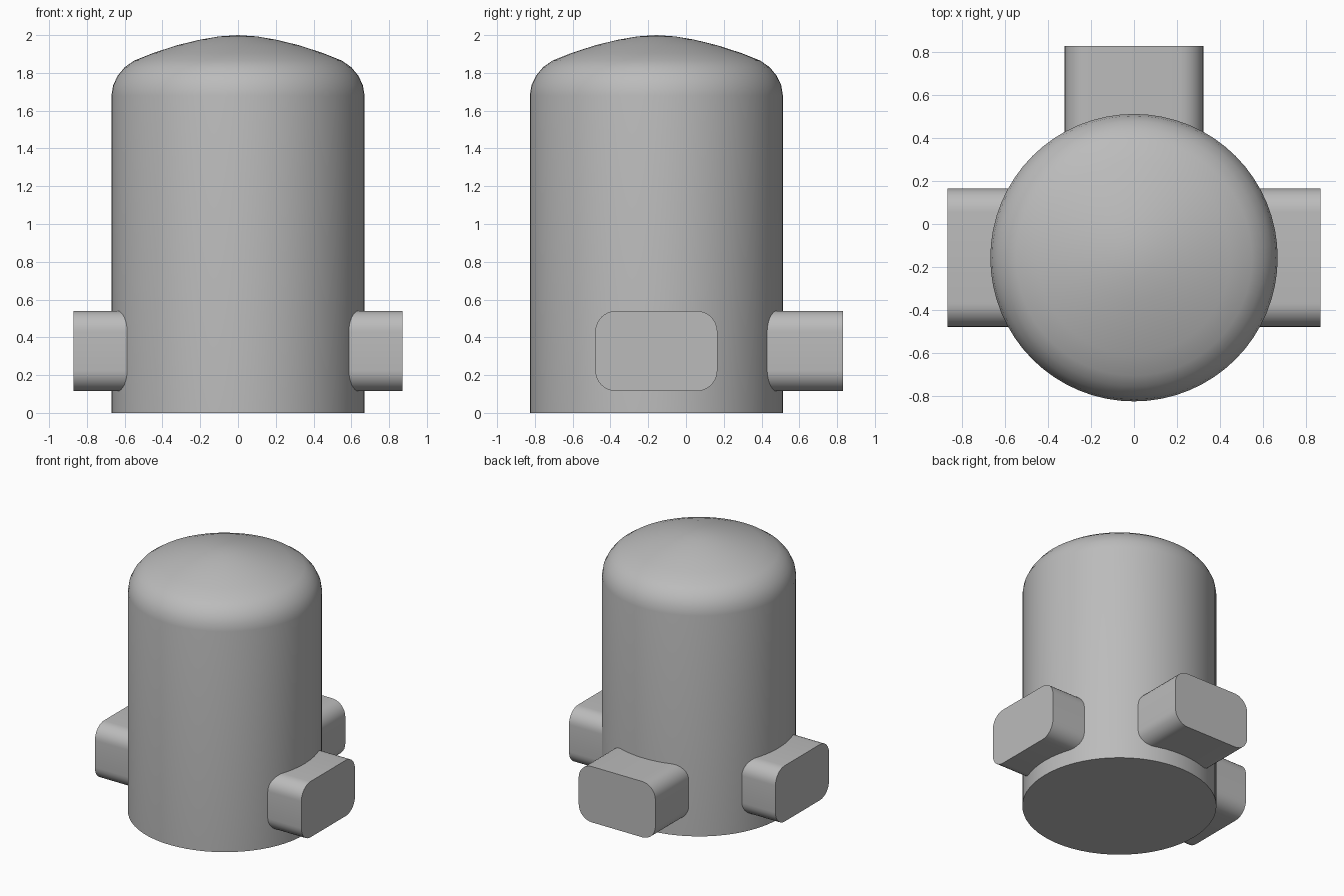
import bpy, bmesh, math
from mathutils import Matrix, Vector

if "Cube" in bpy.data.objects:
    bpy.data.objects.remove(bpy.data.objects["Cube"], do_unlink=True)

AXIS_Y = -0.157
GREY = (0.5, 0.5, 0.5, 1)

mat = bpy.data.materials.new("plain grey")
mat.use_nodes = True
mat.diffuse_color = GREY
mat.node_tree.nodes["Principled BSDF"].inputs["Base Color"].default_value = GREY


def finish(name, bm, angle):
    bmesh.ops.recalc_face_normals(bm, faces=bm.faces)
    mesh = bpy.data.meshes.new(name)
    bm.to_mesh(mesh)
    bm.free()
    mesh.materials.append(mat)
    obj = bpy.data.objects.new(name, mesh)
    bpy.context.collection.objects.link(obj)
    bpy.ops.object.select_all(action="DESELECT")
    obj.select_set(True)
    bpy.context.view_layer.objects.active = obj
    bpy.ops.object.shade_smooth_by_angle(angle=math.radians(angle))
    return obj


# Domed cylindrical body: spin a half profile around the vertical axis
profile = [(0, 0), (0.67, 0), (0.67, 1.68), (0.661, 1.735), (0.637, 1.785),
           (0.6, 1.83), (0.55, 1.865), (0.45, 1.905), (0.32, 1.947),
           (0.2, 1.976), (0.1, 1.993), (0, 2)]
bm = bmesh.new()
verts = [bm.verts.new((r, AXIS_Y, z)) for r, z in profile]
edges = [bm.edges.new(pair) for pair in zip(verts, verts[1:])]
bmesh.ops.spin(bm, geom=verts + edges, cent=(0, AXIS_Y, 0), axis=(0, 0, 1),
               angle=math.tau, steps=64, use_duplicate=False)
bmesh.ops.remove_doubles(bm, verts=bm.verts, dist=0.0005)
finish("domed_body", bm, 40)


# Rounded rectangular ports, reaching from inside the body outwards
def port(name, turn, reach):
    half_w, half_h, radius, mid_z, inner = 0.323, 0.2125, 0.11, 0.3275, 0.5
    bm = bmesh.new()
    ring = []
    for corner, (sx, sz) in enumerate([(1, 1), (-1, 1), (-1, -1), (1, -1)]):
        for step in range(9):
            a = (corner + step / 8) * math.pi / 2
            ring.append(bm.verts.new((
                inner,
                sx * (half_w - radius) + radius * math.cos(a),
                mid_z + sz * (half_h - radius) + radius * math.sin(a))))
    face = bm.faces.new(ring)
    out = bmesh.ops.extrude_face_region(bm, geom=[face])["geom"]
    bmesh.ops.translate(bm, vec=Vector((reach - inner, 0, 0)),
                        verts=[v for v in out if isinstance(v, bmesh.types.BMVert)])
    bm.transform(Matrix.Translation((0, AXIS_Y, 0))
                 @ Matrix.Rotation(math.radians(turn), 4, "Z"))
    # Close the inner end if the extrusion consumed it
    open_edges = [e for e in bm.edges if e.is_boundary]
    if open_edges:
        bmesh.ops.holes_fill(bm, edges=open_edges)
    finish(name, bm, 30)


port("left_port", 0, 0.87)
port("back_port", 90, 0.83 - AXIS_Y)
port("right_port", 180, 0.87)
